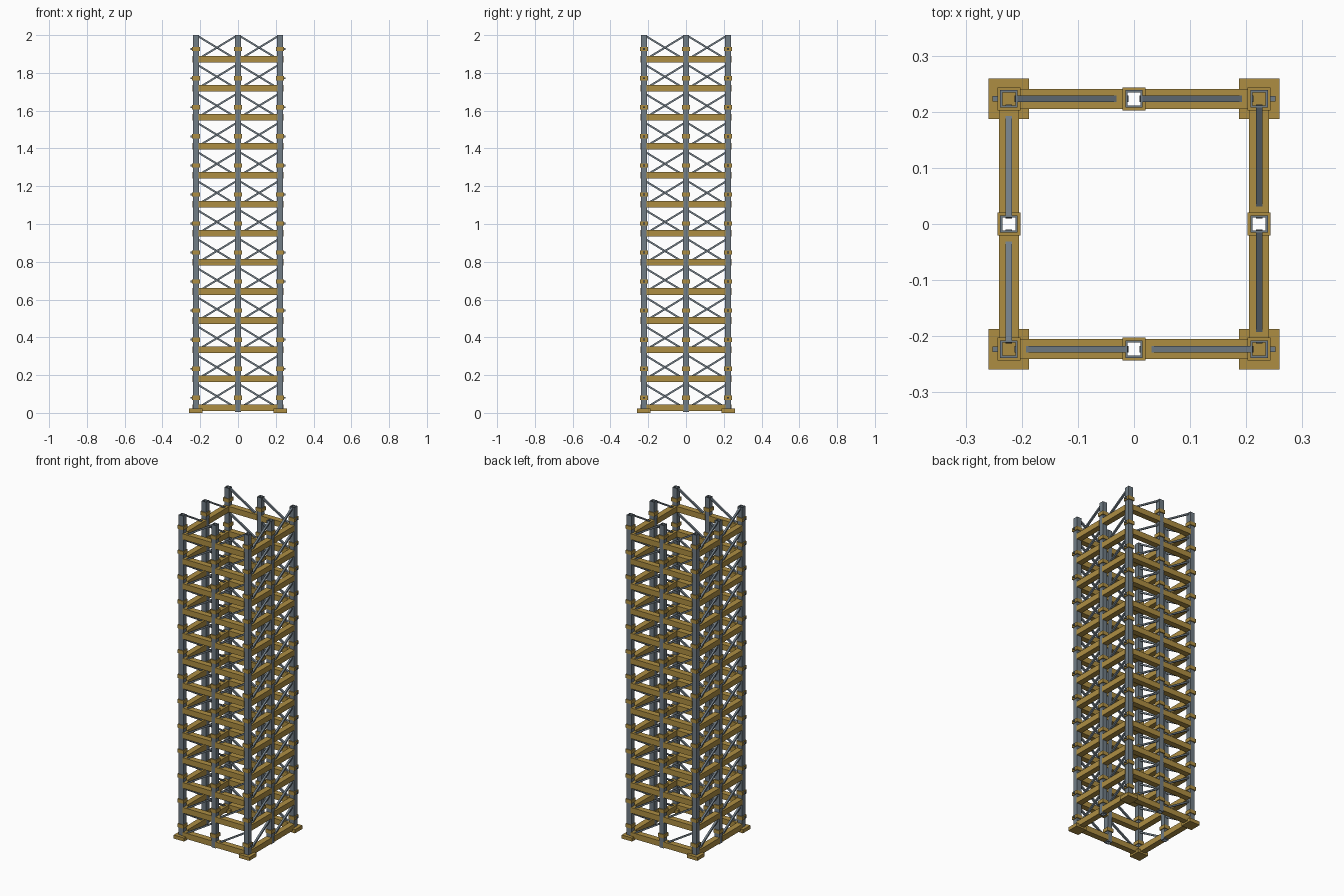
import bpy, bmesh, math
from mathutils import Matrix, Vector

if "Cube" in bpy.data.objects:
    bpy.data.objects.remove(bpy.data.objects["Cube"])

FLOORS, STEP = 13, 0.1538      # storeys and storey height
R = 0.223                      # distance of post centres from the axis
POST, WALL = 0.0155, 0.004     # post half width and wall thickness


def material(name, rgb):
    m = bpy.data.materials.new(name)
    m.diffuse_color = (*rgb, 1)
    m.use_nodes = True
    m.node_tree.nodes["Principled BSDF"].inputs["Base Color"].default_value = m.diffuse_color
    return m


steel = material("blue_grey_steel", (0.165, 0.205, 0.24))
ochre = material("ochre_paint", (0.42, 0.27, 0.055))


def box(bm, centre, size, rot=Matrix()):
    bmesh.ops.create_cube(bm, size=1, matrix=Matrix.Translation(centre) @ rot
                          @ Matrix.Diagonal((*size, 1)))


def tube(bm, x, y, z0, z1, outer, inner):
    """Square hollow section standing upright."""
    rings = []
    for h, z in ((outer, z0), (outer, z1), (inner, z1), (inner, z0)):
        rings.append([bm.verts.new((x + sx * h, y + sy * h, z))
                      for sx, sy in ((-1, -1), (1, -1), (1, 1), (-1, 1))])
    for k in range(4):
        a, b = rings[k], rings[(k + 1) % 4]
        for i in range(4):
            j = (i + 1) % 4
            bm.faces.new((a[i], a[j], b[j], b[i]))


def finish(bm, name, mat):
    bmesh.ops.recalc_face_normals(bm, faces=bm.faces)
    me = bpy.data.meshes.new(name)
    bm.to_mesh(me)
    bm.free()
    me.materials.append(mat)
    ob = bpy.data.objects.new(name, me)
    bpy.context.collection.objects.link(ob)


def around(bm):
    """Repeat a front-side part on all four sides."""
    source = bm.verts[:] + bm.edges[:] + bm.faces[:]
    for k in (1, 2, 3):
        copy = bmesh.ops.duplicate(bm, geom=source)["geom"]
        bmesh.ops.rotate(bm, verts=[v for v in copy if isinstance(v, bmesh.types.BMVert)],
                         cent=(0, 0, 0), matrix=Matrix.Rotation(k * math.pi / 2, 3, 'Z'))


# Hollow posts: one corner and one middle post per side
bm = bmesh.new()
for x in (-R, 0):
    tube(bm, x, -R, 0.004, 2.0, POST, POST - WALL)
around(bm)
finish(bm, "posts", steel)

# Collars around the posts, once per storey
bm = bmesh.new()
for f in range(FLOORS):
    z = 0.08 + f * STEP
    for x in (-R, 0):
        tube(bm, x, -R, z - 0.011, z + 0.011, 0.0205, POST - 0.001)
around(bm)
finish(bm, "collars", ochre)

# Horizontal beams between neighbouring posts
bm = bmesh.new()
for f in range(FLOORS):
    for x in (-R / 2, R / 2):
        box(bm, (x, -R, 0.0275 + f * STEP), (R - 2 * POST + 0.005, 0.036, 0.035))
around(bm)
finish(bm, "beams", ochre)

# Diagonal braces, one per bay
bm = bmesh.new()
run, rise = 0.198, 0.12
tilt = Matrix.Rotation(-math.atan2(rise, run), 4, 'Y')
for f in range(FLOORS):
    for x in (-R / 2, R / 2):
        box(bm, (x, -R, 0.088 + f * STEP), (math.hypot(run, rise), 0.012, 0.010), tilt)
around(bm)
finish(bm, "braces", steel)

# Pins on the outer side of the corner collars
bm = bmesh.new()
for f in range(FLOORS):
    for sx in (-1, 1):
        for sy in (-1, 1):
            box(bm, (sx * 0.245, sy * R, 0.08 + f * STEP), (0.014, 0.01, 0.01))
finish(bm, "collar_pins", steel)

# Square foot plates under the corner posts
bm = bmesh.new()
box(bm, (-R, -R, 0.011), (0.072, 0.072, 0.022))
around(bm)
finish(bm, "foot_plates", ochre)
